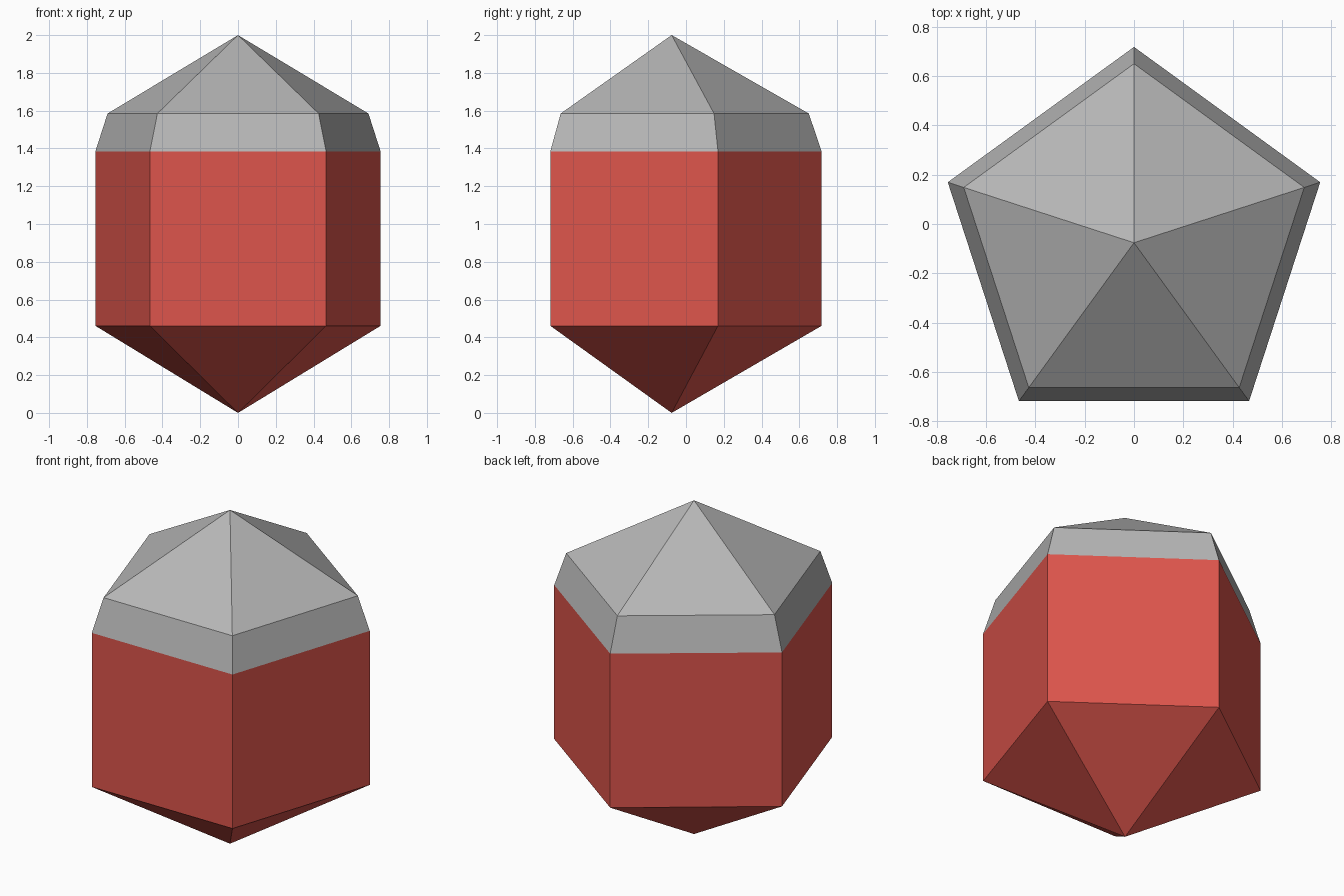
import bpy
import bmesh
from math import cos, sin, pi

cube = bpy.data.objects.get("Cube")
if cube:
    bpy.data.objects.remove(cube, do_unlink=True)

SIDES = 5
CENTRE_Y = -0.076   # the pentagon's bounds, not its axis, sit on the origin


def make_material(name, colour):
    mat = bpy.data.materials.new(name)
    mat.use_nodes = True
    mat.diffuse_color = colour
    mat.node_tree.nodes["Principled BSDF"].inputs["Base Color"].default_value = colour
    return mat


def make_shell(name, profile, mat):
    """Stack pentagon rings from (radius, z) pairs; radius 0 is a point."""
    bm = bmesh.new()
    rings = []
    for radius, z in profile:
        count = SIDES if radius else 1
        angles = [pi / 2 + 2 * pi * i / SIDES for i in range(count)]
        rings.append([bm.verts.new((radius * cos(a), CENTRE_Y + radius * sin(a), z))
                      for a in angles])
    for low, high in zip(rings, rings[1:]):
        for i in range(SIDES):
            j = (i + 1) % SIDES
            corners = [low[i % len(low)], low[j % len(low)],
                       high[j % len(high)], high[i % len(high)]]
            bm.faces.new(list(dict.fromkeys(corners)))
    mesh = bpy.data.meshes.new(name)
    bm.to_mesh(mesh)
    bm.free()
    mesh.materials.append(mat)
    obj = bpy.data.objects.new(name, mesh)
    bpy.context.collection.objects.link(obj)
    return obj


red = make_material("warm red", (0.724, 0.091, 0.072, 1))
grey = make_material("light grey", (0.468, 0.468, 0.468, 1))

# Red prism with a pointed base
make_shell("body", [(0, 0), (0.794, 0.461), (0.794, 1.384)], red)

# Grey cap: tapered band and pyramid roof
make_shell("cap", [(0.794, 1.384), (0.726, 1.585), (0, 2)], grey)
